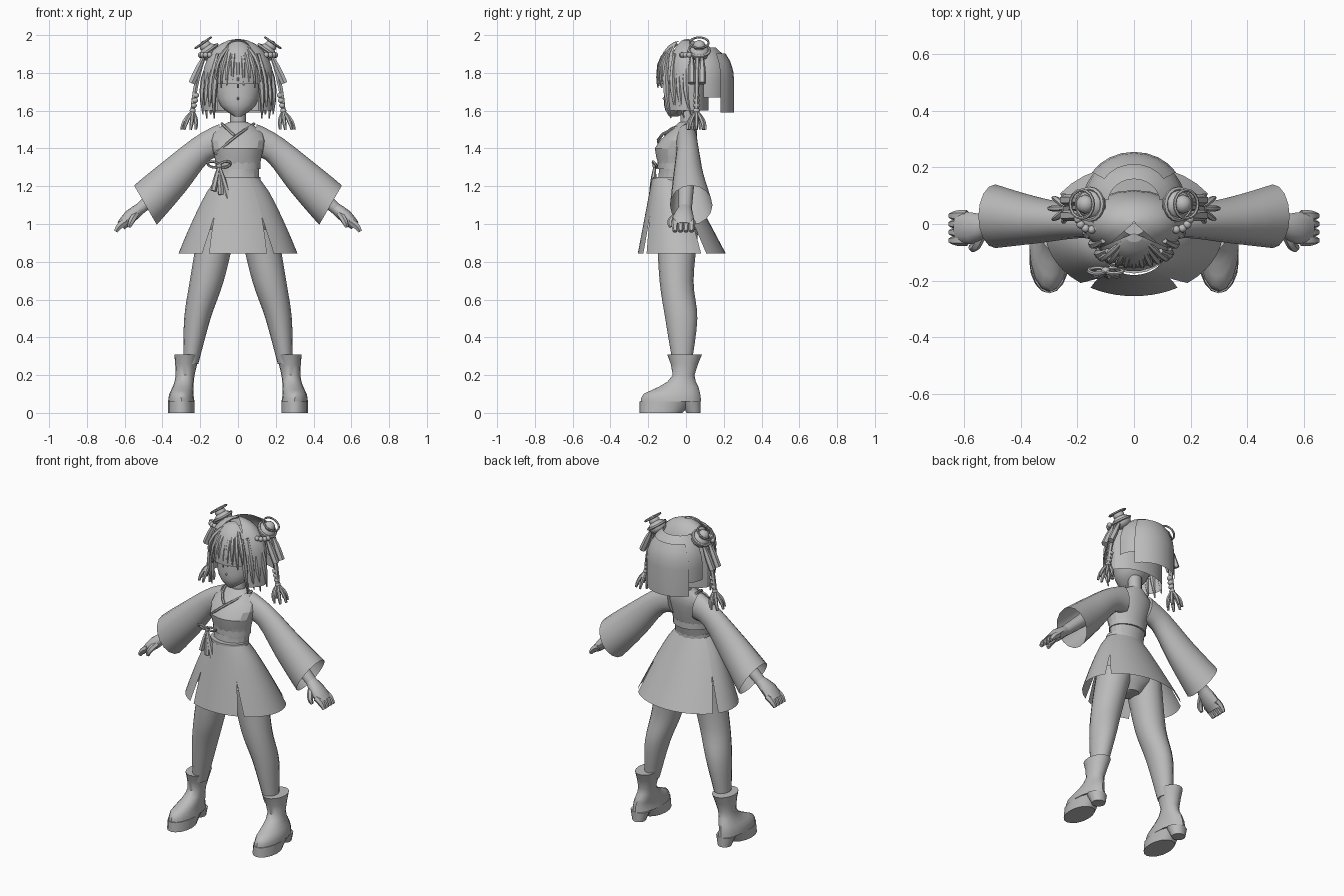
import bpy, bmesh
from math import sin, cos, radians, pi
from mathutils import Vector, Matrix

cube = bpy.data.objects.get("Cube")
if cube:
    bpy.data.objects.remove(cube, do_unlink=True)

grey = bpy.data.materials.new("plain_grey")
grey.use_nodes = True
grey.diffuse_color = (.5, .5, .5, 1)
grey.node_tree.nodes["Principled BSDF"].inputs["Base Color"].default_value = grey.diffuse_color


def finish(name, mesh, mirror, sharp=40):
    """Turn a mesh into a shaded object, optionally mirrored to the other side."""
    mesh.materials.clear()
    mesh.materials.append(grey)
    part = bpy.data.objects.new(name, mesh)
    bpy.context.collection.objects.link(part)
    if mirror:
        part.modifiers.new("mirror", "MIRROR").use_mirror_merge = False
    bpy.ops.object.select_all(action="DESELECT")
    part.select_set(True)
    bpy.context.view_layer.objects.active = part
    bpy.ops.object.shade_smooth_by_angle(angle=radians(sharp))


def from_bmesh(name, bm, mirror, sharp=40):
    mesh = bpy.data.meshes.new(name)
    bm.to_mesh(mesh)
    bm.free()
    finish(name, mesh, mirror, sharp)


def ring(z, wide, front, back, x=0, tilt=0):
    """An elliptical cross-section; wide is its half width."""
    return (x, z, wide, front, back, radians(tilt))


def smooth_rings(rings, steps):
    """Pass a smooth spline through a few cross-sections."""
    result = []
    last = len(rings) - 1
    for i in range(last):
        before, start, end, after = rings[max(i - 1, 0)], rings[i], rings[i + 1], rings[min(i + 2, last)]
        for k in range(steps):
            t = k / steps
            result.append([b + t / 2 * (c - a + t * (2 * a - 5 * b + 4 * c - d + t * (3 * (b - c) + d - a)))
                           for a, b, c, d in zip(before, start, end, after)])
    return result + [rings[last]]


def loft(name, rings, arc=(0, 360), sides=16, steps=1, open_end=False, mirror=False, sharp=40, notch=0):
    """Skin the cross-sections. The front is at 270 degrees; a notch narrows an open arc near the end."""
    bm = bmesh.new()
    closed = arc[1] - arc[0] == 360
    rows = []
    for k, (x, z, wide, front, back, tilt) in enumerate(smooth_rings(rings, steps)):
        cut = notch * max(0, k - 3)
        first, last = arc[0] + cut, arc[1] - cut
        row = []
        for i in range(sides if closed else sides + 1):
            a = radians(first + (last - first) * i / sides)
            across = wide * cos(a)
            depth = (front + back + (back - front) * sin(a)) / 2
            row.append(bm.verts.new((x + across * cos(tilt), depth, z + across * sin(tilt))))
        rows.append(row)
    for lower, upper in zip(rows, rows[1:]):
        for i in range(sides):
            j = (i + 1) % len(lower)
            bm.faces.new((lower[i], lower[j], upper[j], upper[i]))
    if closed:
        bm.faces.new(rows[0])
        if not open_end:
            bm.faces.new(rows[-1])
        bmesh.ops.recalc_face_normals(bm, faces=bm.faces)
    from_bmesh(name, bm, mirror, sharp)


def cord(name, points, thick, radii=None, closed=False, mirror=False):
    """A round cord through the points, made into a mesh."""
    curve = bpy.data.curves.new(name, "CURVE")
    curve.dimensions = "3D"
    curve.bevel_depth = thick
    curve.bevel_resolution = 1
    curve.use_fill_caps = True
    spline = curve.splines.new("POLY")
    spline.points.add(len(points) - 1)
    spline.use_cyclic_u = closed
    for i, (target, point) in enumerate(zip(spline.points, points)):
        target.co = (*point, 1)
        target.radius = radii[i] if radii else 1
    path = bpy.data.objects.new(name + "_path", curve)
    bpy.context.collection.objects.link(path)
    bpy.context.view_layer.update()
    mesh = bpy.data.meshes.new_from_object(path.evaluated_get(bpy.context.evaluated_depsgraph_get()))
    bpy.data.objects.remove(path, do_unlink=True)
    finish(name, mesh, mirror)


def strand(name, start, end, thick, bulge=(0, 0, 0), root=1, tip=1, mirror=False):
    """A cord from start to end, bent by bulge and thinning towards root and tip."""
    start, end, bulge = Vector(start), Vector(end), Vector(bulge)
    span = [k / 5 for k in range(6)]
    points = [start.lerp(end, t) + bulge * (4 * t * (1 - t)) for t in span]
    radii = [root + (1 - root) * 2 * t if t < .5 else 1 + (tip - 1) * (2 * t - 1) for t in span]
    cord(name, points, thick, radii, mirror=mirror)


def hoop(name, centre, across, along, thick, mirror=False):
    turns = [k * pi / 8 for k in range(16)]
    cord(name, [centre + across * cos(a) + along * sin(a) for a in turns], thick, closed=True, mirror=mirror)


def ball(name, centre, size, turn=Matrix(), mirror=True):
    bm = bmesh.new()
    place = Matrix.Translation(centre) @ turn @ Matrix.Diagonal((*size, 1))
    bmesh.ops.create_uvsphere(bm, u_segments=10, v_segments=6, radius=1, matrix=place)
    from_bmesh(name, bm, mirror)


def dome(top, bottom, wide, front, back, start=0):
    """Cross-sections of a rounded crown that runs straight down to the bottom."""
    middle = (front + back) / 2
    rings = []
    for k in range(start, 7):
        a = k / 6 * pi / 2
        grow = max(sin(a), .02)
        rings.append(ring(top - (1 - cos(a)) / 5, wide * grow,
                          middle + (front - middle) * grow, middle + (back - middle) * grow))
    return rings + [ring(bottom, wide, front, back)]


# Legs and hips
loft("leg", [ring(x=.25, z=.26, wide=.04, front=-.07, back=.03),
             ring(x=.215, z=.5, wide=.07, front=-.11, back=.06),
             ring(x=.165, z=.7, wide=.09, front=-.14, back=.04),
             ring(x=.11, z=.97, wide=.1, front=-.155, back=.065)], steps=4, mirror=True)
loft("hips", [ring(z=.87, wide=.05, front=-.1, back=.02), ring(z=1, wide=.185, front=-.155, back=.075),
              ring(z=1.22, wide=.1, front=-.15, back=0)], steps=3)

# Boots: upper, front sole and heel
loft("boot_upper", [ring(x=.3, z=.06, wide=.07, front=-.24, back=.08),
                    ring(x=.3, z=.1, wide=.064, front=-.225, back=.075),
                    ring(x=.29, z=.14, wide=.055, front=-.14, back=.065),
                    ring(x=.28, z=.2, wide=.05, front=-.07, back=.045),
                    ring(x=.27, z=.31, wide=.067, front=-.1, back=.085)], steps=2, mirror=True)
loft("boot_sole", [ring(x=.3, z=z, wide=.07, front=-.245, back=z - .02) for z in (0, .06)], mirror=True)
loft("boot_heel", [ring(x=.3, z=z, wide=.04 + z / 3, front=-z / 2, back=.08) for z in (0, .06)],
     sides=10, mirror=True)

# Skirt: four flared panels separated by slits
skirt = [ring(z=1.24 - .395 * t, wide=.115 + t ** .8 / 5, front=-.18 - .075 * t, back=.21 * t)
         for t in (k / 6 for k in range(7))]
for side, arc in (("front", (237, 303)), ("left", (-57, 30)), ("back", (30, 150)), ("right", (150, 237))):
    loft("skirt_" + side, skirt, arc, sides=10, notch=1.3)
loft("waistband", [ring(z=z, wide=.12, front=-.175, back=.01) for z in (1.21, 1.25)])

# Bodice, neck and crossed collar
loft("bodice", [ring(z=1.2, wide=.11, front=-.155, back=0), ring(z=1.3, wide=.113, front=-.143, back=.025),
                ring(z=1.4, wide=.135, front=-.167, back=.05), ring(z=1.48, wide=.135, front=-.1, back=.06),
                ring(z=1.54, wide=.05, front=-.035, back=.05)], sides=18, steps=2, sharp=20)
loft("bodice_band", [ring(z=z, wide=.118, front=-.15, back=.033) for z in (1.29, 1.33)])
loft("neck", [ring(z=z, wide=.042, front=-.03, back=.045) for z in (1.5, 1.62)], sides=12)
strand("collar_long", (.085, .02, 1.53), (-.12, -.1, 1.37), .008, bulge=(0, -.1, .01))
strand("collar_short", (-.085, .02, 1.53), (-.02, -.11, 1.47), .008, bulge=(-.01, -.02, .01))

# Waist bow
knot = Vector((-.1, -.165, 1.31))
ball("bow_knot", knot, (.016, .014, .016), mirror=False)
for side in (-1, 1):
    hoop("bow_loop", knot + Vector((side * .03, 0, .005)), Vector((.03, 0, side * .005)),
         Vector((0, -.01, .015)), .007)
for side in (-1, 0, 1):
    strand("bow_tail", knot, knot + Vector((side * .04 + .01, -.015, -.155 - side * .02)), .016, root=.4)

# Wide sleeves, arms and hands
loft("sleeve", [ring(x=.085, z=1.445, wide=.085, front=-.055, back=.06, tilt=80),
                ring(x=.195, z=1.395, wide=.073, front=-.05, back=.068, tilt=50),
                ring(x=.34, z=1.25, wide=.098, front=-.068, back=.095, tilt=47),
                ring(x=.49, z=1.1, wide=.12, front=-.085, back=.14, tilt=60)],
     steps=3, open_end=True, mirror=True)
loft("forearm", [ring(x=.3, z=1.28, wide=.045, front=-.04, back=.05, tilt=45),
                 ring(x=.53, z=1.07, wide=.03, front=-.04, back=.03, tilt=45)], sides=12, mirror=True)
loft("palm", [ring(x=.515, z=1.085, wide=.03, front=-.04, back=.03, tilt=45),
              ring(x=.57, z=1.04, wide=.036, front=-.07, back=.04, tilt=45),
              ring(x=.62, z=.99, wide=.026, front=-.07, back=.045, tilt=45)], sides=12, steps=2, mirror=True)
for k in range(4):
    depth = k * .029 - .058
    strand("finger", (.59, depth, 1.015), (.647, depth, .96), .02, bulge=(.005, 0, .005), tip=.6, mirror=True)
strand("thumb", (.54, -.04, 1.05), (.575, -.08, .985), .018, bulge=(.005, -.02, 0), tip=.6, mirror=True)

# Head with nose
loft("head", [ring(z=1.57, wide=.02, front=-.09, back=-.04), ring(z=1.63, wide=.095, front=-.117, back=.05),
              ring(z=1.75, wide=.128, front=-.11, back=.1), ring(z=1.85, wide=.125, front=-.11, back=.11),
              ring(z=1.95, wide=.05, front=-.04, back=.06)], sides=20, steps=3)
ball("nose", (0, -.112, 1.665), (.006, .012, .009), mirror=False)

# Hair: side cap, fringe and layered back
loft("hair_cap", dome(top=1.98, bottom=1.6, wide=.185, front=-.11, back=.12), (-55, 235), sharp=25)
loft("hair_fringe_base", dome(top=1.97, bottom=1.74, wide=.135, front=-.155, back=.09), (205, 335), sharp=20)
loft("hair_back", dome(top=1.96, bottom=1.67, wide=.182, front=-.085, back=.24, start=2), (5, 175), sharp=20)
loft("hair_back_long", dome(top=1.96, bottom=1.59, wide=.175, front=-.05, back=.255, start=3),
     (32, 148), sides=8, sharp=20)
for k in range(-4, 5):
    x = k / 34
    inward = 2.5 * x * x
    strand("fringe_lock", (x / 4, -.05, 1.955), (x, inward - .148, 1.72 + k % 3 / 80), .014,
           bulge=(x / 4, -.035, .015), root=.5, tip=.3)
for k in range(4):
    x = .125 + k * .02
    depth = k * .035 - .095
    strand("side_lock", (x * .75, depth, 1.9), (x, depth + .015, 1.56 + k % 2 / 50), .018,
           bulge=(x / 8, -.02, 0), root=.5, tip=.2, mirror=True)

# Hair buns with rings, beads and ribbons
lean = Matrix.Rotation(radians(35), 4, "Y")
bun = Vector((.15, .07, 1.91))
ball("hair_bun", bun, (.056, .055, .042), lean)
ball("bun_top", bun + lean @ Vector((0, 0, .04)), (.034, .034, .03), lean)
for name, radius, lift, thick in (("bun_ring", .05, .06, .006), ("bun_band", .054, .01, .009)):
    hoop(name, bun + lean @ Vector((0, 0, lift)), lean @ Vector((radius, 0, 0)), Vector((0, radius, 0)),
         thick, mirror=True)
for k in range(7):
    a = radians(195 + k * 25)
    ball("hair_bead", bun + Vector((cos(a) / 20, sin(a) / 20 - .04, -.015)), (.015, .015, .015))
for depth in (-.04, .015):
    strand("hair_ribbon", bun + Vector((.03, depth, -.02)), bun + Vector((.095, depth, -.165)), .02,
           root=.4, mirror=True)

# Hanging braid and tassel
tie = Vector((.24, .055, 1.6))
strand("braid", bun + Vector((.03, -.01, -.02)), tie, .013, bulge=(.01, 0, 0), mirror=True)
for k in range(4):
    ball("braid_bead", tie + Vector((-.006, 0, .027)) * k, (.017, .018, .015))
for k in range(7):
    a = k * 2 * pi / 7
    spread = Vector((cos(a) * .04, sin(a) * .048, 0))
    strand("tassel_strand", tie, tie + spread + Vector((.02, 0, -.1)), .012, bulge=spread / 4,
           root=.6, tip=.6, mirror=True)
